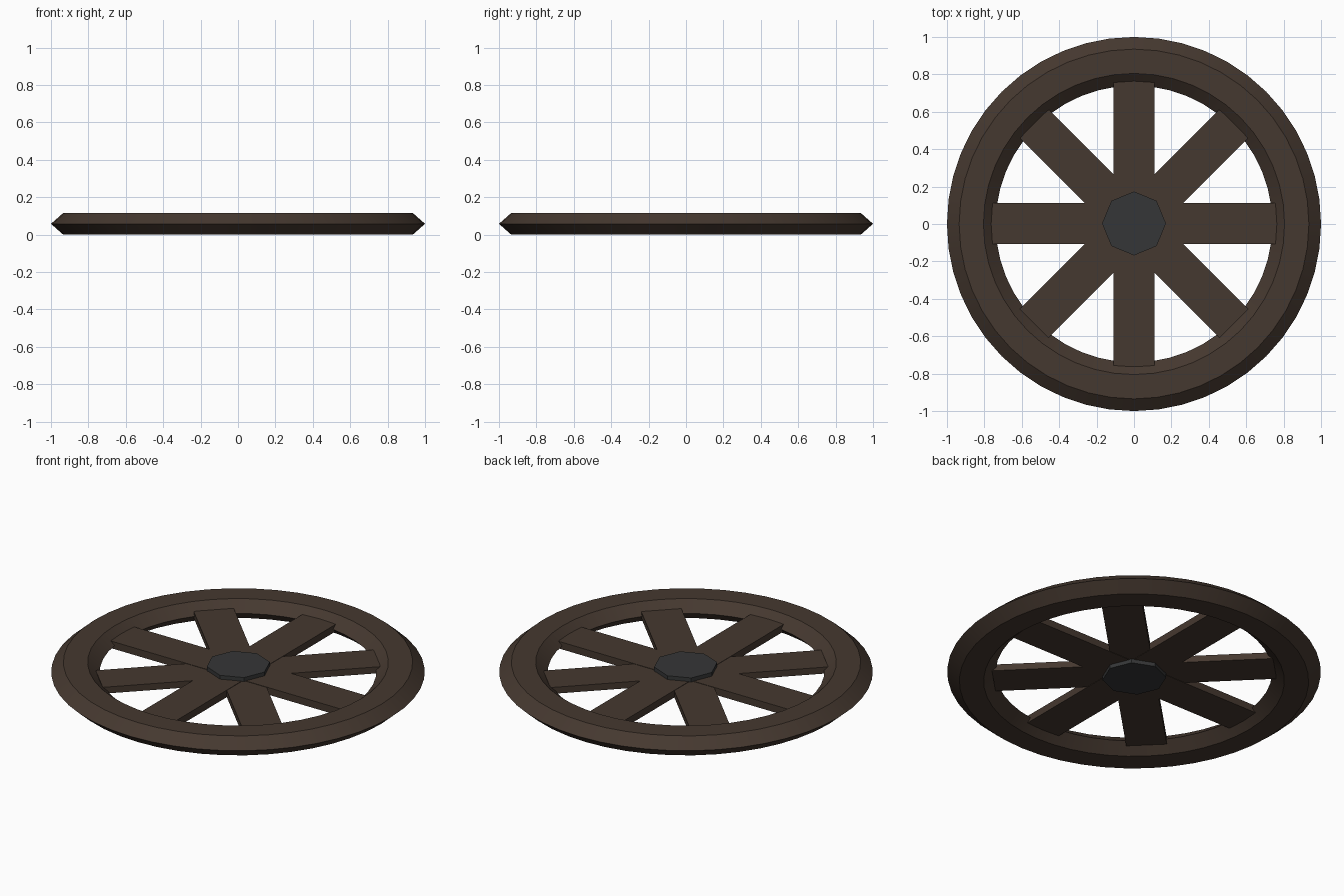
import bpy
import math

if "Cube" in bpy.data.objects:
    bpy.data.objects.remove(bpy.data.objects["Cube"])

MID = 0.0575  # height of the wheel's centre plane


def material(name, colour):
    mat = bpy.data.materials.new(name)
    mat.diffuse_color = (*colour, 1)
    mat.use_nodes = True
    mat.node_tree.nodes["Principled BSDF"].inputs["Base Color"].default_value = mat.diffuse_color
    return mat


wood = material("dark wood", (0.060, 0.040, 0.029))
iron = material("dark iron", (0.036, 0.037, 0.038))


def finish(name, mat):
    obj = bpy.context.object
    obj.name = name
    obj.data.materials.append(mat)
    return obj


# Rim: flattened ring with a six-sided section
bpy.ops.mesh.primitive_torus_add(major_segments=48, minor_segments=6,
                                 major_radius=0.87, minor_radius=0.13,
                                 location=(0, 0, MID))
rim = finish("rim", wood)
rim.scale.z = MID / (0.13 * math.sin(math.radians(60)))
bpy.ops.object.transform_apply(location=False, rotation=False, scale=True)
bpy.ops.object.shade_smooth_by_angle(angle=math.radians(30))

# Spokes: four planks through the centre, the diagonal ones slightly thinner
for i in range(4):
    diagonal = i % 2
    bpy.ops.mesh.primitive_cube_add(size=1, location=(0, 0.002, MID),
                                    rotation=(0, 0, i * math.pi / 4))
    spoke = finish(f"spoke_{i + 1}", wood)
    spoke.scale = (1.51 if diagonal else 1.53, 0.218, 0.038 if diagonal else 0.042)

# Hub: eight-sided iron cap with corners on the axes
bpy.ops.mesh.primitive_cylinder_add(vertices=8, radius=0.171, depth=0.087,
                                    location=(0, 0.003, MID))
finish("hub", iron)
